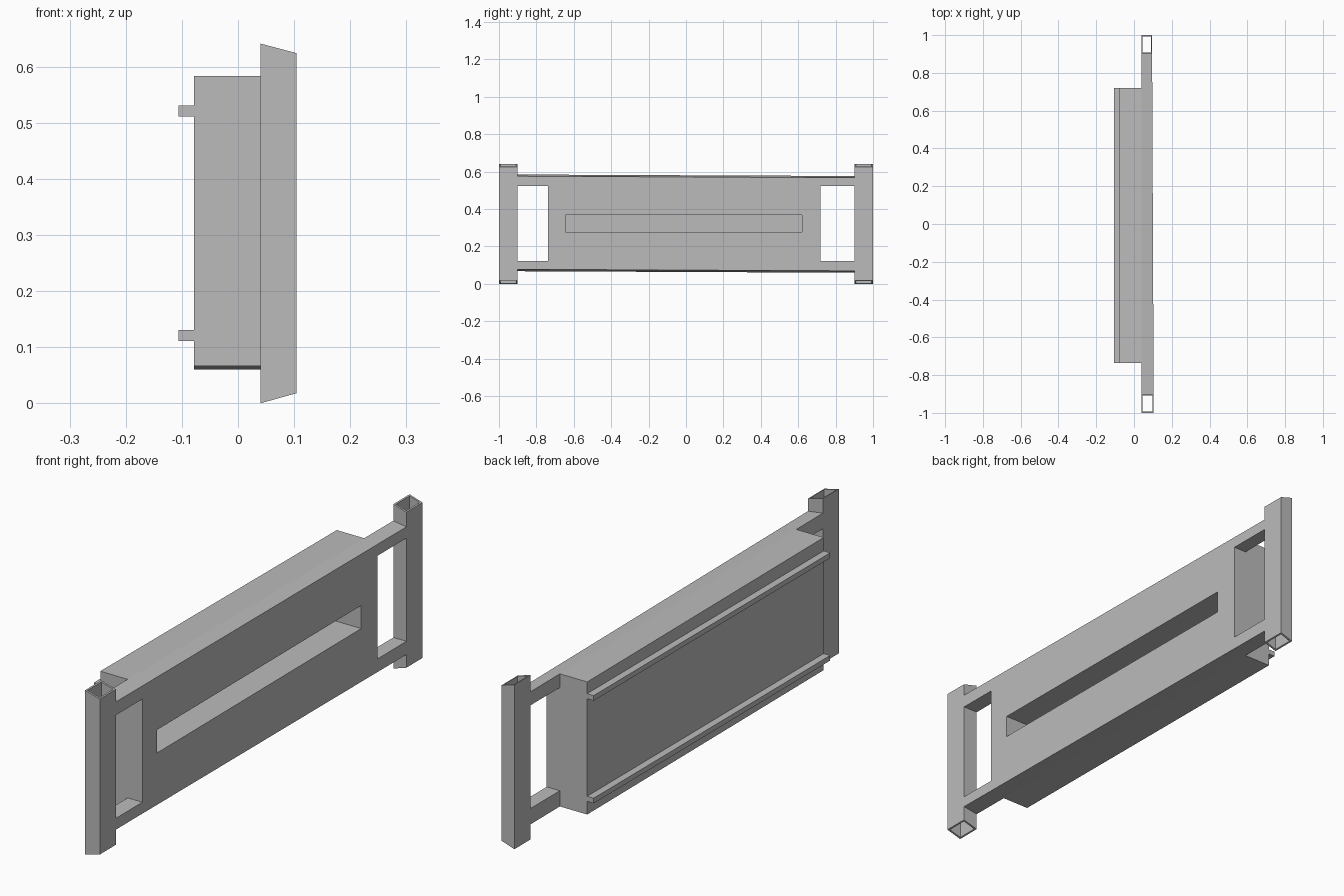
import bpy
import bmesh

cube = bpy.data.objects.get("Cube")
if cube:
    bpy.data.objects.remove(cube)

grey = bpy.data.materials.new("plain grey")
grey.use_nodes = True
COLOUR = (0.5, 0.5, 0.5, 1)
grey.diffuse_color = COLOUR
grey.node_tree.nodes["Principled BSDF"].inputs["Base Color"].default_value = COLOUR

BACK = 0.04   # rear plane of the face plate and posts


def front(y):
    """The front face leans slightly along the length."""
    return 0.1 - 0.0045 * y


def loft(name, y0, y1, profile):
    """Solid between two ends, with an x, z profile that depends on y."""
    bm = bmesh.new()
    a, b = [[bm.verts.new((x, y, z)) for x, z in profile(y)] for y in (y0, y1)]
    n = len(a)
    bm.faces.new(a)
    bm.faces.new(b[::-1])
    for i in range(n):
        j = (i + 1) % n
        bm.faces.new((a[i], b[i], b[j], a[j]))
    bmesh.ops.recalc_face_normals(bm, faces=bm.faces)
    mesh = bpy.data.meshes.new(name)
    bm.to_mesh(mesh)
    bm.free()
    mesh.materials.append(grey)
    obj = bpy.data.objects.new(name, mesh)
    bpy.context.collection.objects.link(obj)
    return obj


def box(name, x0, x1, y0, y1, z0, z1):
    return loft(name, y0, y1, lambda y: [(x0, z0), (x1, z0), (x1, z1), (x0, z1)])


def cut(target, cutter):
    """Subtract the cutter and leave it hidden."""
    cutter.hide_render = True
    mod = target.modifiers.new("cut", "BOOLEAN")
    mod.operation = "DIFFERENCE"
    mod.solver = "EXACT"
    mod.object = cutter
    bpy.context.view_layer.objects.active = target
    bpy.ops.object.modifier_apply(modifier=mod.name)
    bpy.data.objects.remove(cutter)


# Main body: deep rear box and face plate with bevelled long edges
def body_profile(y):
    s = -0.0045 * y
    f = front(y)
    return [(-0.078, 0.063 + s), (BACK, 0.063 + s), (f, 0.073 + s),
            (f, 0.571 + s), (BACK, 0.58 + s), (-0.078, 0.58 + s)]


body = loft("body", -0.9, 0.9, body_profile)

# End notches, handle openings and the long front slot
for y0, y1 in ((-1, -0.737), (0.72, 1)):
    cut(body, box("notch_cutter", -0.2, BACK, y0, y1, -0.1, 0.8))
    cut(body, box("opening_cutter", -0.1, 0.2, y0, y1, 0.121, 0.523))
cut(body, box("slot_cutter", -0.06, 0.2, -0.645, 0.62, 0.278, 0.368))


# Hollow end posts with slanted ends
def post_profile(y):
    f = front(y)
    return [(BACK, 0), (f, 0.018), (f, 0.624), (BACK, 0.641)]


def bore_profile(y):
    x0, x1 = BACK + 0.006, front(y) - 0.006
    return [(x0, -0.1), (x1, -0.1), (x1, 0.8), (x0, 0.8)]


for name, y0, y1 in (("front_post", -1, -0.9), ("back_post", 0.9, 1)):
    post = loft(name, y0, y1, post_profile)
    cut(post, loft("bore_cutter", y0 + 0.008, y1 - 0.008, bore_profile))

# Rails along the rear face
for name, z in (("lower_rail", 0.111), ("upper_rail", 0.511)):
    box(name, -0.106, -0.078, -0.737, 0.72, z, z + 0.02)
